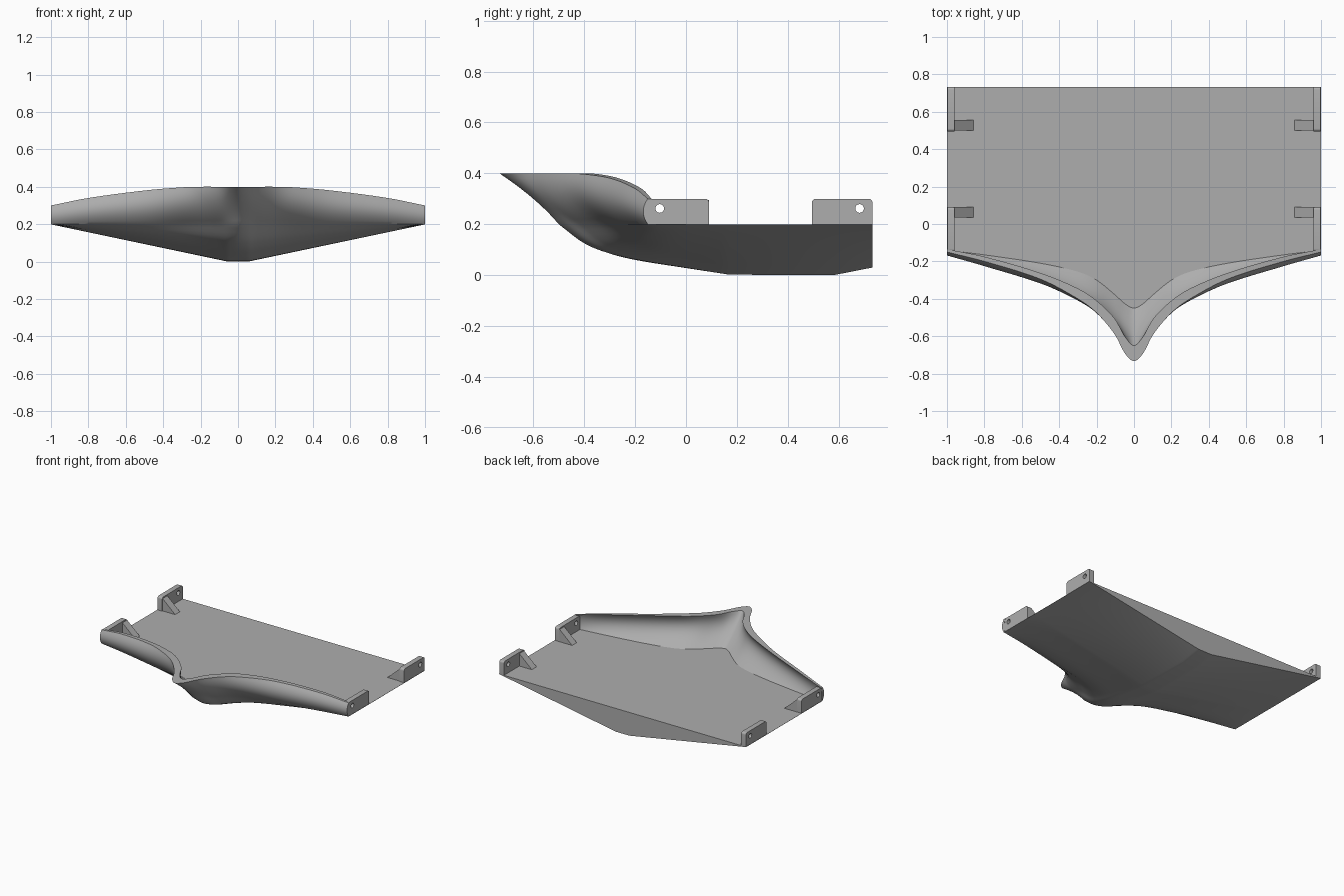
import bpy, bmesh, math

cube = bpy.data.objects.get("Cube")
if cube:
    bpy.data.objects.remove(cube, do_unlink=True)

grey = bpy.data.materials.new("hull grey")
grey.use_nodes = True
GREY = (0.42, 0.42, 0.42, 1)
grey.diffuse_color = GREY
grey.node_tree.nodes["Principled BSDF"].inputs["Base Color"].default_value = GREY

DECK = 0.2
STERN = 0.733


def smooth_curve(keys, values, flat_start=False):
    """Cubic interpolation through the given values."""
    n = len(keys)
    slopes = []
    for i in range(n):
        a, b = max(i - 1, 0), min(i + 1, n - 1)
        slopes.append((values[b] - values[a]) / (keys[b] - keys[a]))
    if flat_start:
        slopes[0] = 0

    def f(x):
        i = 0
        while i < n - 2 and x > keys[i + 1]:
            i += 1
        h = keys[i + 1] - keys[i]
        t = (x - keys[i]) / h
        return ((1 + 2 * t) * (1 - t) ** 2 * values[i] + t * t * (3 - 2 * t) * values[i + 1]
                + h * t * (1 - t) ** 2 * slopes[i] - h * t * t * (1 - t) * slopes[i + 1])
    return f


def through(a, m, b, t):
    """Parabola through a, m (half way) and b."""
    return a * (1 - t) * (1 - 2 * t) + m * 4 * t * (1 - t) + b * t * (2 * t - 1)


# Bow outlines across the half beam
half = [0, .05, .1, .2, .3, .5, .8, 1]
outline = lambda values: smooth_curve(half, values, True)
deck_front = outline([-.45, -.425, -.38, -.30, -.255, -.21, -.165, -.14])
wall_foot = outline([-.50, -.475, -.42, -.34, -.295, -.25, -.185, -.15])
wall_belly = outline([-.60, -.58, -.54, -.45, -.395, -.315, -.225, -.168])
rim_outer = outline([-.733, -.69, -.595, -.475, -.40, -.295, -.20, -.15])
rim_inner = outline([-.65, -.60, -.51, -.41, -.345, -.262, -.175, -.135])
rim_height = outline([.40, .40, .40, .40, .397, .38, .34, .30])

# Keel line from the waterline at the bow to the flat run
FLAT_START, FLAT_END = 0.17, 0.58
keel = smooth_curve([-.5, -.4, -.3, -.2, 0, FLAT_START], [.2, .125, .085, .06, .028, .002])


def section(x):
    """Closed fore-and-aft outline of the hull at one distance from the centre."""
    a = abs(x)
    depth = min(1, (1.005 - a) / 0.95)
    low = lambda z: DECK - (DECK - z) * depth
    ring = [(STERN, DECK), (STERN, low(0.03)), (FLAT_END, low(0))]
    steps = 20
    for i in range(steps):                       # bottom, running forward
        t = (i / steps) ** 0.8
        y = FLAT_START + (-0.5 - FLAT_START) * t
        ring.append((FLAT_START + (wall_foot(a) - FLAT_START) * t, low(keel(y))))
    top = rim_height(a)
    for i in range(11):                          # outer wall
        t = i / 10
        ring.append((through(wall_foot(a), wall_belly(a), rim_outer(a), t), DECK + (top - DECK) * t))
    inner_belly = wall_belly(a) + 0.035 - 0.01 * a
    for i in range(11):                          # inner wall
        t = 1 - i / 10
        ring.append((through(deck_front(a), inner_belly, rim_inner(a), t), DECK + (top - DECK) * t))
    return ring


def finish(obj):
    obj.data.materials.append(grey)
    bpy.ops.object.select_all(action='DESELECT')
    obj.select_set(True)
    bpy.context.view_layer.objects.active = obj
    bpy.ops.object.shade_smooth_by_angle(angle=math.radians(30))


def mesh_object(name, bm):
    bmesh.ops.recalc_face_normals(bm, faces=bm.faces)
    mesh = bpy.data.meshes.new(name)
    bm.to_mesh(mesh)
    bm.free()
    obj = bpy.data.objects.new(name, mesh)
    bpy.context.collection.objects.link(obj)
    finish(obj)


# Hull with deck and raised bow, lofted across the beam
bm = bmesh.new()
COUNT = 50
rings = []
for i in range(-COUNT, COUNT + 1):
    u = i / COUNT
    x = math.copysign(abs(u) ** 1.5, u)
    rings.append([bm.verts.new((x, y, z)) for y, z in section(x)])
for left, right in zip(rings, rings[1:]):
    for j in range(len(left)):
        k = (j + 1) % len(left)
        bm.faces.new((left[j], left[k], right[k], right[j]))
for end in (rings[0], rings[-1]):
    bm.faces.new(end)
mesh_object("hull", bm)


# Upright side plates with a pin hole
def side_plate(name, side, y0, y1, hole_y):
    curve = bpy.data.curves.new(name, 'CURVE')
    curve.dimensions, curve.fill_mode, curve.extrude = '2D', 'BOTH', 0.019
    top, r = 0.3, 0.015
    outer = [(y0, DECK - 0.001), (y1, DECK - 0.001)]
    for cy, start in ((y1 - r, 0), (y0 + r, 90)):
        for i in range(6):
            a = math.radians(start + 18 * i)
            outer.append((cy + r * math.cos(a), top - r + r * math.sin(a)))
    hole = [(hole_y + 0.017 * math.cos(i * math.pi / 12), 0.262 + 0.017 * math.sin(i * math.pi / 12))
            for i in range(24)]
    for points in (outer, hole):
        spline = curve.splines.new('POLY')
        spline.points.add(len(points) - 1)
        for p, (y, z) in zip(spline.points, points):
            p.co = (y, z, 0, 1)
        spline.use_cyclic_u = True
    obj = bpy.data.objects.new(name, curve)
    bpy.context.collection.objects.link(obj)
    obj.rotation_euler = (math.pi / 2, 0, math.pi / 2)
    obj.location.x = side * 0.979
    bpy.ops.object.select_all(action='DESELECT')
    obj.select_set(True)
    bpy.context.view_layer.objects.active = obj
    bpy.ops.object.convert(target='MESH')
    finish(bpy.context.view_layer.objects.active)


# Triangular braces inside the plates
def brace(name, side, y0, y1):
    bm = bmesh.new()
    corners = [(0.858, DECK - 0.001), (0.965, DECK - 0.001), (0.965, 0.295)]
    a, b = [[bm.verts.new((side * x, y, z)) for x, z in corners] for y in (y0, y1)]
    bm.faces.new(a)
    bm.faces.new(b)
    for j in range(3):
        k = (j + 1) % 3
        bm.faces.new((a[j], a[k], b[k], b[j]))
    mesh_object(name, bm)


for side, word in ((1, "left"), (-1, "right")):
    side_plate("front_plate_" + word, side, -0.148, 0.09, -0.103)
    side_plate("rear_plate_" + word, side, 0.495, STERN, 0.682)
    brace("front_brace_" + word, side, 0.036, 0.09)
    brace("rear_brace_" + word, side, 0.5, 0.555)
